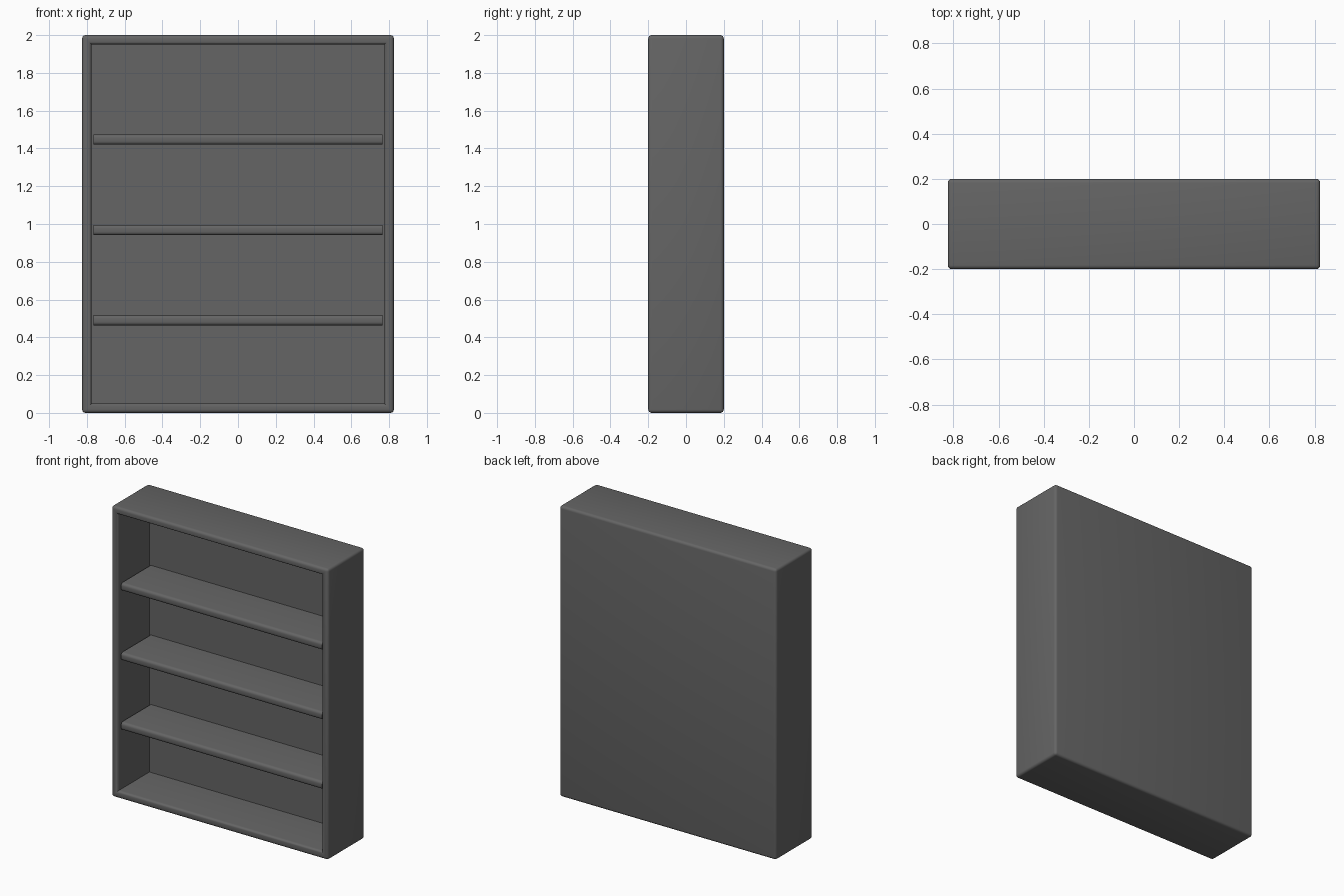
import bpy, bmesh, math
from mathutils import Vector

cube = bpy.data.objects.get("Cube")
if cube:
    bpy.data.objects.remove(cube, do_unlink=True)

W, D, H = 1.65, 0.4, 2.0     # overall size
WALL = 0.07                  # board thickness of the case
BACK = 0.145                 # front surface of the back panel
SHELF_T = 0.054

grey = bpy.data.materials.new("dark grey paint")
grey.use_nodes = True
colour = (0.13, 0.13, 0.13, 1)
grey.diffuse_color = colour
grey.node_tree.nodes["Principled BSDF"].inputs["Base Color"].default_value = colour


def box(size, centre):
    bm = bmesh.new()
    bmesh.ops.create_cube(bm, size=1)
    bmesh.ops.scale(bm, vec=size, verts=bm.verts)
    bmesh.ops.translate(bm, vec=centre, verts=bm.verts)
    return bm


def bevel(bm, edges, radius):
    bmesh.ops.bevel(bm, geom=edges, offset=radius, segments=4,
                    profile=0.5, affect='EDGES', clamp_overlap=True)


def finish(bm, name):
    bmesh.ops.recalc_face_normals(bm, faces=bm.faces)
    mesh = bpy.data.meshes.new(name)
    bm.to_mesh(mesh)
    bm.free()
    mesh.materials.append(grey)
    obj = bpy.data.objects.new(name, mesh)
    bpy.context.collection.objects.link(obj)
    bpy.ops.object.select_all(action='DESELECT')
    obj.select_set(True)
    bpy.context.view_layer.objects.active = obj
    bpy.ops.object.shade_smooth_by_angle(angle=math.radians(35))
    return obj


# Case: a block hollowed from the front, with rounded outer edges and rim
bm = box((W, D, H), (0, 0, H / 2))
outer_edges = list(bm.edges)
front = min(bm.faces, key=lambda f: f.calc_center_median().y)
bmesh.ops.inset_region(bm, faces=[front], thickness=WALL)
rim_edges = list(front.edges)
pocket = bmesh.ops.extrude_face_region(bm, geom=[front])
floor_verts = [v for v in pocket["geom"] if isinstance(v, bmesh.types.BMVert)]
bmesh.ops.translate(bm, vec=Vector((0, BACK + D / 2, 0)), verts=floor_verts)
if front.is_valid:
    bmesh.ops.delete(bm, geom=[front], context='FACES_ONLY')
bevel(bm, outer_edges + rim_edges, 0.018)
finish(bm, "bookcase_case")

# Shelves: boards set back slightly, with rounded front edges
shelf_front = -0.178
for name, z in (("lower", 0.49), ("middle", 0.968), ("upper", 1.447)):
    depth = BACK - shelf_front + 0.01
    bm = box((W - 2 * WALL + 0.02, depth, SHELF_T),
             (0, shelf_front + depth / 2, z))
    nose = [e for e in bm.edges
            if all(v.co.y < 0 for v in e.verts)
            and abs(e.verts[0].co.x - e.verts[1].co.x) > 1]
    bevel(bm, nose, 0.018)
    finish(bm, name + "_shelf")
